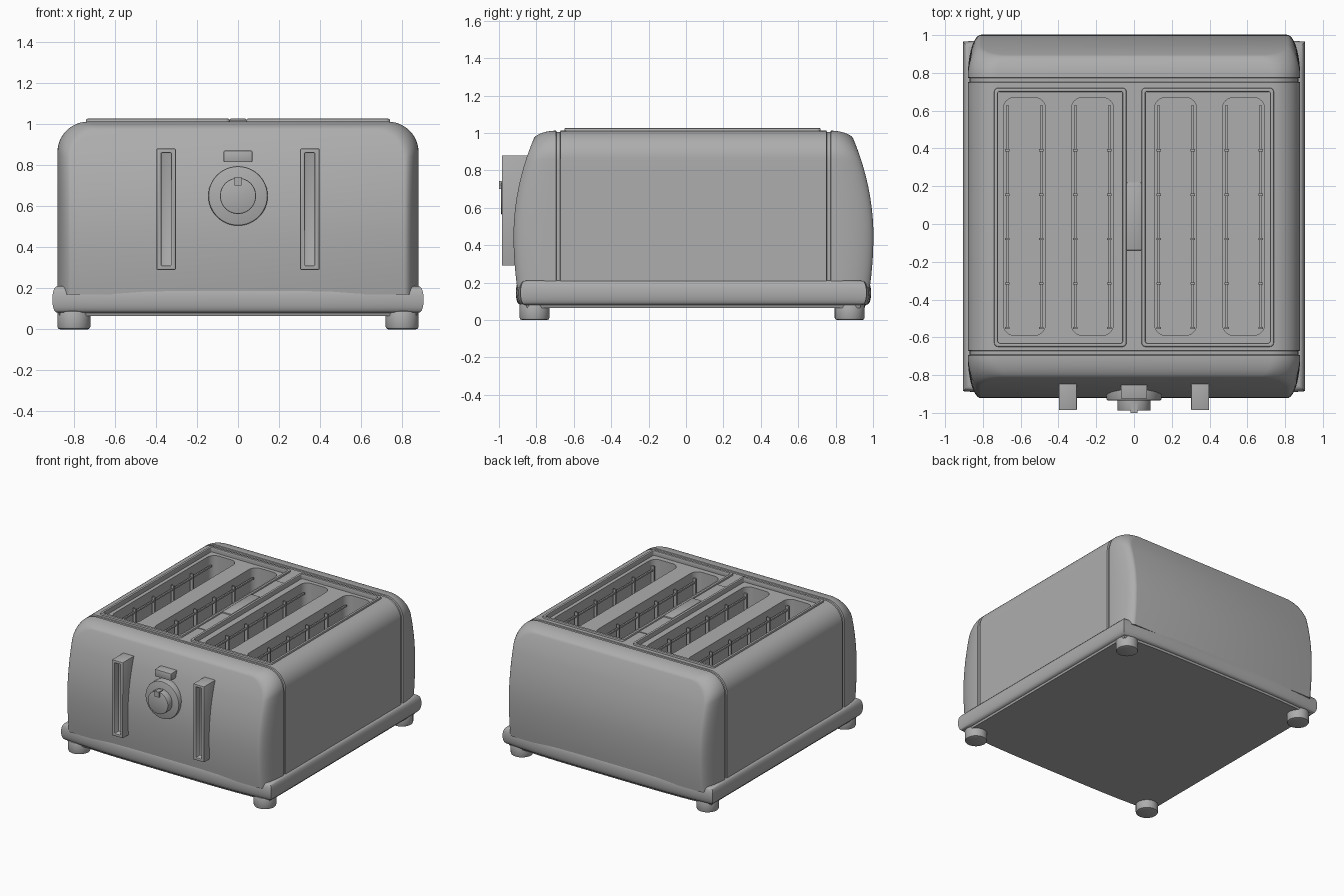
import bpy, bmesh, math
from mathutils import Matrix

old = bpy.data.objects.get("Cube")
if old:
    bpy.data.objects.remove(old, do_unlink=True)

grey = bpy.data.materials.new("satin grey")
grey.use_nodes = True
grey.diffuse_color = (0.42, 0.42, 0.42, 1)
grey.node_tree.nodes["Principled BSDF"].inputs["Base Color"].default_value = (0.42, 0.42, 0.42, 1)

MID = 0.04  # centre of the casing along y


def finish(name, bm):
    bmesh.ops.recalc_face_normals(bm, faces=bm.faces)
    mesh = bpy.data.meshes.new(name)
    bm.to_mesh(mesh)
    bm.free()
    mesh.materials.append(grey)
    ob = bpy.data.objects.new(name, mesh)
    bpy.context.collection.objects.link(ob)
    return ob


def smooth(ob, angle=35):
    bpy.ops.object.select_all(action='DESELECT')
    ob.select_set(True)
    bpy.context.view_layer.objects.active = ob
    bpy.ops.object.shade_smooth_by_angle(angle=math.radians(angle))


def apply(ob, mod):
    bpy.context.view_layer.objects.active = ob
    bpy.ops.object.modifier_apply(modifier=mod.name)


def bevel(ob, width, segments=2):
    mod = ob.modifiers.new("bevel", 'BEVEL')
    mod.width, mod.segments = width, segments
    mod.limit_method = 'ANGLE'
    apply(ob, mod)
    smooth(ob)


def cut(ob, cutter):
    mod = ob.modifiers.new("cut", 'BOOLEAN')
    mod.operation, mod.solver, mod.object = 'DIFFERENCE', 'EXACT', cutter
    apply(ob, mod)
    bpy.data.objects.remove(cutter, do_unlink=True)


def box(name, x, y, z):
    """Box from (min, max) pairs."""
    bm = bmesh.new()
    bmesh.ops.create_cube(bm, size=1)
    for v in bm.verts:
        for i, (lo, hi) in enumerate((x, y, z)):
            v.co[i] = lo if v.co[i] < 0 else hi
    return finish(name, bm)


def cylinder(name, radius, depth, centre, axis='Z'):
    bm = bmesh.new()
    turn = Matrix.Rotation(math.pi / 2, 4, 'X') if axis == 'Y' else Matrix()
    bmesh.ops.create_cone(bm, cap_ends=True, segments=48, radius1=radius, radius2=radius,
                          depth=depth, matrix=Matrix.Translation(centre) @ turn)
    return finish(name, bm)


def rounded(x, y, r, steps=6):
    """Rounded rectangle outline."""
    corners = ((x[1], y[1]), (x[0], y[1]), (x[0], y[0]), (x[1], y[0]))
    pts = []
    for k, (cx, cy) in enumerate(corners):
        sx, sy = (1, -1, -1, 1)[k], (1, 1, -1, -1)[k]
        for s in range(steps + 1):
            a = math.pi / 2 * (k + s / steps)
            pts.append((cx - sx * r + r * math.cos(a), cy - sy * r + r * math.sin(a)))
    return pts


def loft(rings, capped=True):
    bm = bmesh.new()
    rows = [[bm.verts.new(p) for p in ring] for ring in rings]
    n = len(rows[0])
    for a, b in zip(rows, rows[1:]):
        for i in range(n):
            bm.faces.new((a[i], a[(i + 1) % n], b[(i + 1) % n], b[i]))
    if capped:
        bm.faces.new(rows[0])
        bm.faces.new(rows[-1])
    return bm, rows


def prism(name, outline, z0, z1):
    return finish(name, loft([[(x, y, z) for x, y in outline] for z in (z0, z1)])[0])


# Casing: arched cross-section swept along y, with bulging ends
def arch(inset):
    w, top, r = 0.88 - inset, 1.012 - 0.6 * inset, 0.15
    half = [(w, 0.17 + (top - r - 0.17) * k / 12) for k in range(12)]
    for k in range(13):
        a = math.pi / 2 * k / 12
        half.append((w - r + r * math.cos(a), top - r + r * math.sin(a)))
    return half + [(-x, z) for x, z in reversed(half)]


def end_depth(z):
    return 0.962 - (0.4 if z > 0.45 else 0.25) * (z - 0.45) ** 2


def end_rings(side):
    rings = []
    for k in range(13):
        a = math.pi / 2 * k / 12
        rings.append([(x, MID + side * (0.735 + (end_depth(z) - 0.735) * math.sin(a)), z)
                      for x, z in arch(0.07 * (1 - math.cos(a)))])
    return rings


def groove(side):
    return [[(x, MID + side * d, z) for x, z in arch(i)]
            for d, i in ((0.71, 0), (0.713, 0.01), (0.732, 0.01))]


rings = end_rings(-1)[::-1] + groove(-1)[::-1] + groove(1) + end_rings(1)
bm, rows = loft(rings, capped=False)
for row in (rows[0], rows[-1]):
    n = len(row)
    for i in range(n // 2 - 1):
        bm.faces.new((row[i], row[i + 1], row[n - 2 - i], row[n - 1 - i]))
casing = finish("casing", bm)

# Sunken top panels and bread slots
PANEL_Y, SLOT_Y = (-0.65, 0.72), (-0.59, 0.67)
SLOTS = (-0.58, -0.22, 0.22, 0.58)
for s in (-1, 1):
    span = sorted((s * 0.06, s * 0.72))
    cut(casing, prism("panel_cutter", rounded(span, (-0.63, 0.70), 0.01), 0.99, 1.2))
for cx in SLOTS:
    cut(casing, prism("slot_cutter", rounded((cx - 0.112, cx + 0.112), SLOT_Y, 0.06), 0.28, 1.2))
smooth(casing, 30)

# Raised rims around the panels
for s, side in ((-1, "right"), (1, "left")):
    span = sorted((s * 0.04, s * 0.74))
    rim = prism(side + "_panel_rim", rounded(span, PANEL_Y, 0.02), 0.98, 1.026)
    inner = sorted((s * 0.06, s * 0.72))
    cut(rim, prism("rim_cutter", rounded(inner, (-0.63, 0.70), 0.01), 0.9, 1.2))
    bevel(rim, 0.006)

# Bridge between the panels
box("bridge_strip", (-0.038, 0.038), (-0.44, 0.52), (0.98, 1.017))
bevel(box("bridge_handle", (-0.04, 0.04), (-0.14, 0.22), (0.98, 1.027)), 0.005)

# Bread guide wires inside the slots
for i, cx in enumerate(SLOTS):
    for s in (-1, 1):
        x = cx + s * 0.09
        tag = f"slot_{i + 1}_{'left' if s > 0 else 'right'}"
        for z in (0.45, 0.68, 0.92):
            box(tag + "_rail", (x - 0.006, x + 0.006), (-0.55, 0.63), (z - 0.006, z + 0.006))
        for k in range(5):
            y = -0.55 + 0.235 * k
            box(tag + "_wire", (x - 0.012, x + 0.012), (y - 0.006, y + 0.006), (0.28, 0.95))

# Base skirt with rounded rim and slightly bowed edges
def skirt(inset, z):
    w, d, n = 0.905 - inset, 0.95 - inset, 12
    edge = [-1 + 2 * k / n for k in range(n)]
    bow = lambda t: 0.025 * t ** 4
    pts = [(w * t, -d + bow(t)) for t in edge]
    pts += [(w, (d - 0.025) * t) for t in edge]
    pts += [(-w * t, d - bow(t)) for t in edge]
    pts += [(-w, -(d - 0.025) * t) for t in edge]
    return [(x, y + MID, z) for x, y in pts]


levels = [(0.035, 0.065)]
for k in range(11):
    a = math.pi * (k / 10 - 0.5)
    levels.append((0.03 * (1 - math.cos(a) ** 0.7 if k not in (0, 10) else 1),
                   0.145 + 0.065 * math.sin(a)))
smooth(finish("base_skirt", loft([skirt(i, z) for i, z in levels])[0]), 40)

# Feet
for x, side in ((-0.80, "right"), (0.80, "left")):
    for y, end in ((-0.81, "front"), (0.875, "back")):
        bevel(cylinder(f"{end}_{side}_foot", 0.08, 0.09, (x, y, 0.045)), 0.012)

# Lever guides with a sunken track
for x, side in ((-0.35, "right"), (0.35, "left")):
    guide = box(side + "_lever_guide", (x - 0.047, x + 0.047), (-0.985, -0.78), (0.29, 0.88))
    cut(guide, box("track_cutter", (x - 0.024, x + 0.024), (-1.1, -0.935), (0.31, 0.86)))
    bevel(guide, 0.004)

# Browning dial and button
bevel(cylinder("dial_plate", 0.145, 0.1, (0, -0.885, 0.65), 'Y'), 0.008)
bevel(cylinder("dial_knob", 0.088, 0.1, (0, -0.938, 0.65), 'Y'), 0.006)
box("dial_pointer", (-0.018, 0.018), (-1.0, -0.95), (0.70, 0.742))
bevel(box("button", (-0.07, 0.07), (-0.925, -0.80), (0.815, 0.87)), 0.004)
